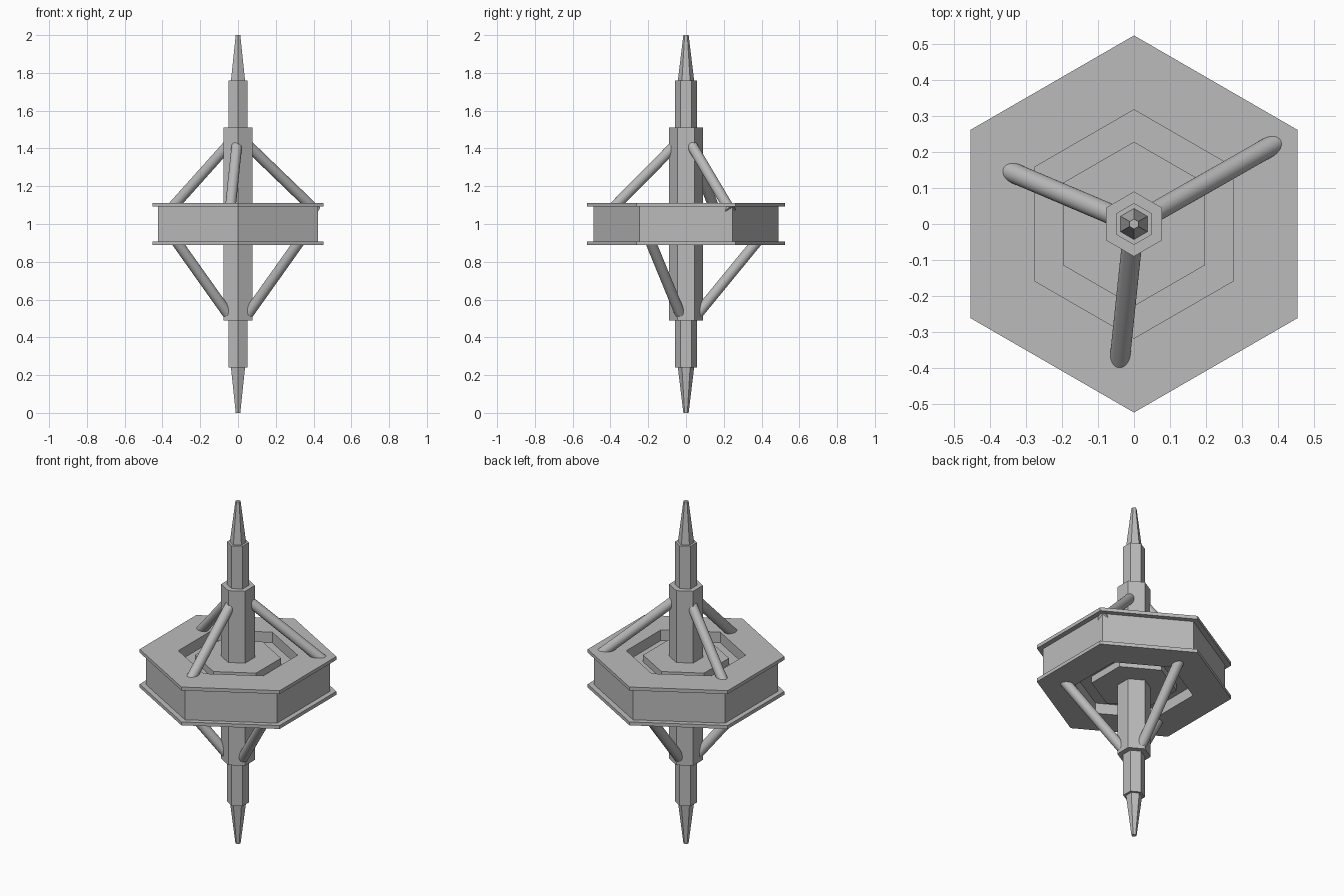
import bpy, bmesh, math
from mathutils import Vector

if "Cube" in bpy.data.objects:
    bpy.data.objects.remove(bpy.data.objects["Cube"])

metal = bpy.data.materials.new("grey_metal")
metal.diffuse_color = (0.5, 0.5, 0.5, 1)
metal.use_nodes = True
metal.node_tree.nodes["Principled BSDF"].inputs["Base Color"].default_value = metal.diffuse_color


def add_object(name, bm):
    bmesh.ops.recalc_face_normals(bm, faces=bm.faces)
    mesh = bpy.data.meshes.new(name)
    bm.to_mesh(mesh)
    bm.free()
    mesh.materials.append(metal)
    obj = bpy.data.objects.new(name, mesh)
    bpy.context.collection.objects.link(obj)
    return obj


def hex_lathe(name, profile):
    """Revolve (radius, z) points in six steps, corners on the y axis, capped ends."""
    bm = bmesh.new()
    rings = []
    for r, z in profile:
        rings.append([bm.verts.new((r * math.cos(math.radians(30 + 60 * i)),
                                    r * math.sin(math.radians(30 + 60 * i)), z))
                      for i in range(6)])
    for a, b in zip(rings, rings[1:]):
        for i in range(6):
            j = (i + 1) % 6
            bm.faces.new((a[i], a[j], b[j], b[i]))
    bm.faces.new(rings[0])
    bm.faces.new(rings[-1])
    return add_object(name, bm)


def strut(name, azimuth, inner, outer, radius=0.028):
    """Round rod between two (radius, z) points in the plane at the given azimuth."""
    c, s = math.cos(math.radians(azimuth)), math.sin(math.radians(azimuth))
    p = Vector((inner[0] * c, inner[0] * s, inner[1]))
    q = Vector((outer[0] * c, outer[0] * s, outer[1]))
    bm = bmesh.new()
    bmesh.ops.create_cone(bm, cap_ends=True, segments=32, radius1=radius,
                          radius2=radius, depth=(q - p).length)
    for f in bm.faces:
        f.smooth = len(f.verts) == 4
    obj = add_object(name, bm)
    obj.location = (p + q) / 2
    obj.rotation_euler = (q - p).to_track_quat('Z', 'Y').to_euler()


def mirrored(half):
    """Complete a profile listed from mid height upward by mirroring about z = 1."""
    return [(r, 2 - z) for r, z in reversed(half)] + half


# Stepped hexagonal spindle with tapered tips
hex_lathe("spindle", mirrored([(0.09, 1.51), (0.058, 1.51), (0.058, 1.76),
                               (0.043, 1.76), (0.014, 2.0)]))

# Hexagonal platform: flanged rim, recess and raised centre on both sides
hex_lathe("platform", mirrored([(0.49, 1.092), (0.523, 1.092), (0.523, 1.112),
                                (0.317, 1.112), (0.317, 1.05), (0.228, 1.05),
                                (0.228, 1.09)]))

# Upper struts, slightly irregular
strut("upper_strut_right", 29.7, (0.03, 1.443), (0.475, 1.07))
strut("upper_strut_left", 157, (0.03, 1.445), (0.41, 1.055))
strut("upper_strut_front", 264, (0.03, 1.445), (0.428, 1.045))

# Lower struts
for n, azimuth in (("back", 90), ("left", 210), ("right", 330)):
    strut("lower_strut_" + n, azimuth, (0.049, 0.508), (0.405, 0.942))
